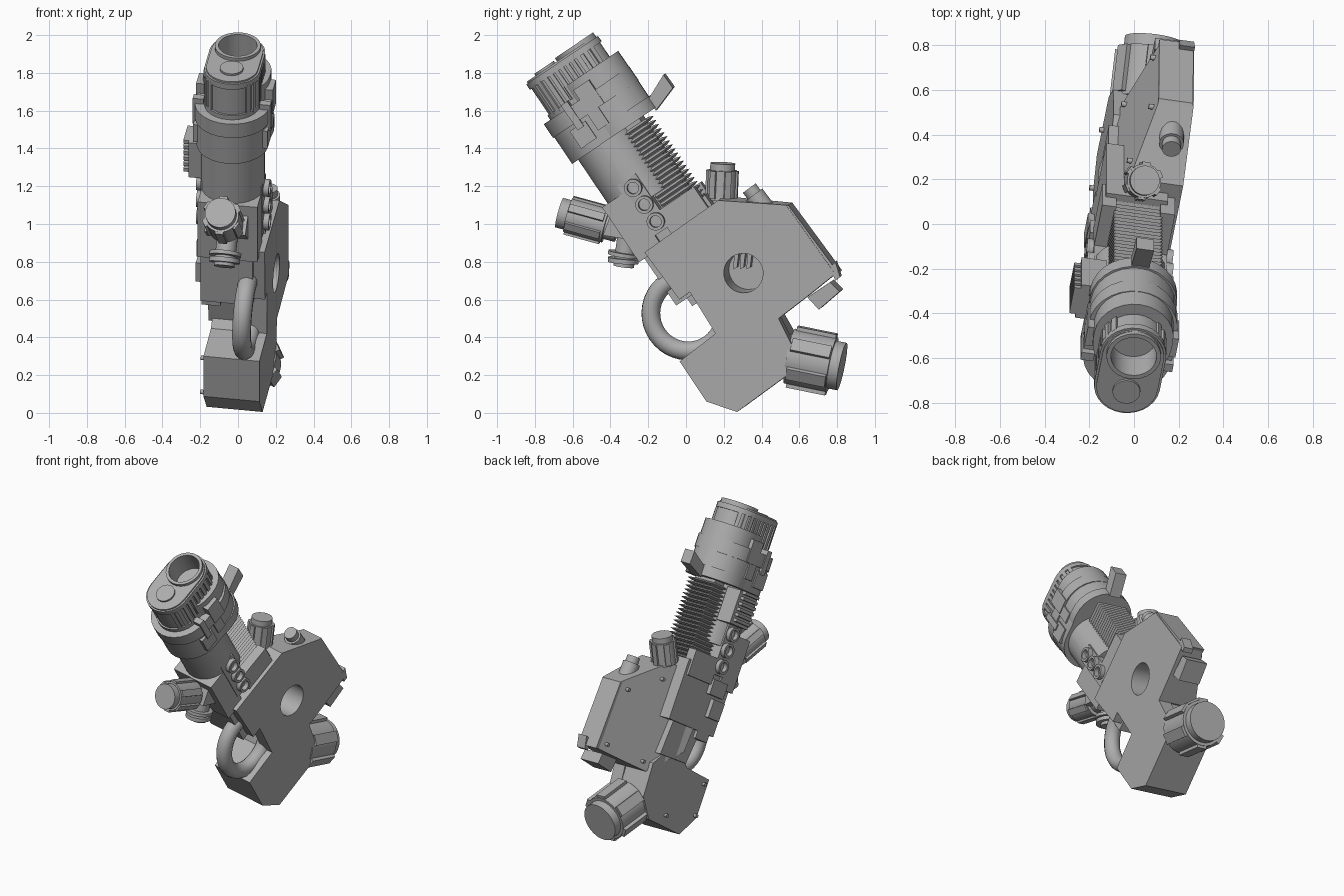
import bpy, bmesh, math
from mathutils import Vector, Matrix

cube = bpy.data.objects.get("Cube")
if cube:
    bpy.data.objects.remove(cube, do_unlink=True)

grey = bpy.data.materials.new("gunmetal grey")
GREY = (0.42, 0.42, 0.42, 1)
grey.use_nodes = True
grey.diffuse_color = GREY
grey.node_tree.nodes["Principled BSDF"].inputs["Base Color"].default_value = GREY

# Gun frame: w = sideways, u = along the barrel, v = towards the ribbed side
TILT, ROLL = math.radians(34), math.radians(9.4)
ct, st, cr, sr = math.cos(TILT), math.sin(TILT), math.cos(ROLL), math.sin(ROLL)
U = Vector((0, -st, ct))
V = Vector((sr, cr * ct, cr * st))
W = Vector((cr, -sr * ct, -sr * st))
FRAME = Matrix((W, -U, V)).transposed().to_4x4()
FRAME.translation = (-0.10, 0, 0)
FACE = 0.19  # sideways position of the flat side plate


def P(w, u, v):
    return Vector((w, -u, v))


def R(y, z, w=0.0):
    """Gun-frame point that lands on upright side-on position (y, z)."""
    return P(w, ct * z - st * y, (ct * y + st * z + sr * w) / cr)


def finish(name, bm, smooth=False):
    bmesh.ops.recalc_face_normals(bm, faces=bm.faces)
    me = bpy.data.meshes.new(name)
    bm.to_mesh(me)
    bm.free()
    me.materials.append(grey)
    ob = bpy.data.objects.new(name, me)
    bpy.context.collection.objects.link(ob)
    ob.matrix_world = FRAME
    if smooth:
        bpy.ops.object.select_all(action='DESELECT')
        ob.select_set(True)
        bpy.context.view_layer.objects.active = ob
        bpy.ops.object.shade_smooth_by_angle(angle=math.radians(35))
    return ob


def add_loft(bm, *rings):
    loops = [[bm.verts.new(p) for p in ring] for ring in rings]
    n = len(loops[0])
    for a, b in zip(loops, loops[1:]):
        for i in range(n):
            bm.faces.new((a[i], a[(i + 1) % n], b[(i + 1) % n], b[i]))
    bm.faces.new(loops[0])
    bm.faces.new(loops[-1])


def add_box(bm, u0, u1, v0, v1, w0, w1):
    ring = lambda u: [P(w0, u, v0), P(w1, u, v0), P(w1, u, v1), P(w0, u, v1)]
    add_loft(bm, ring(u0), ring(u1))


def boxes(name, *sizes):
    bm = bmesh.new()
    for s in sizes:
        add_box(bm, *s)
    return finish(name, bm)


def plate(name, pts, w0, w1, ref=FACE):
    """Side profile extruded sideways; w0 may be a rule giving a slanted face."""
    outer = [R(y, z, ref) for y, z in pts]
    inner = [p.copy() for p in outer]
    for p, q in zip(outer, inner):
        p.x, q.x = w1, w0(q) if callable(w0) else w0
    bm = bmesh.new()
    add_loft(bm, inner, outer)
    return finish(name, bm)


def add_cyl(bm, p0, p1, r, n=28):
    d = p1 - p0
    m = Matrix.Translation((p0 + p1) / 2) @ d.to_track_quat('Z', 'Y').to_matrix().to_4x4()
    bmesh.ops.create_cone(bm, cap_ends=True, segments=n, radius1=r, radius2=r,
                          depth=d.length, matrix=m)


def cylinders(name, *specs):
    bm = bmesh.new()
    for p0, p1, r in specs:
        add_cyl(bm, p0, p1, r)
    return finish(name, bm, True)


def add_cup(bm, base, axis, length, depth, r_out, r_in, n=28):
    """Round socket with an open front and a flat floor."""
    q = axis.to_track_quat('Z', 'Y')
    ring = lambda h, r: [base + q @ Vector((r * math.cos(math.tau * i / n), r * math.sin(math.tau * i / n), h))
                         for i in range(n)]
    add_loft(bm, ring(0, r_out), ring(length, r_out), ring(length, r_in), ring(length - depth, r_in))


def knob(name, p0, p1, r, lugs=6):
    """Round canister: narrow neck, lugged collar, end cap."""
    at = lambda t: p0.lerp(p1, t)
    bm = bmesh.new()
    add_cyl(bm, at(0), at(0.3), r * 0.7)
    add_cyl(bm, at(0.2), at(0.85), r * 0.9)
    add_cyl(bm, at(0.8), at(1), r * 0.78)
    d = p1 - p0
    q = d.to_track_quat('Z', 'Y').to_matrix().to_4x4()
    for i in range(lugs):
        turn = Matrix.Rotation(math.tau * (i + 0.5) / lugs, 4, 'Z')
        m = (Matrix.Translation(at(0.54)) @ q @ turn @ Matrix.Translation((r * 0.87, 0, 0))
             @ Matrix.Diagonal((r * 0.26, r * 0.42, d.length * 0.6, 1)))
        bmesh.ops.create_cube(bm, size=1, matrix=m)
    return finish(name, bm, True)


def stadium(r, v0, v1, u, n=14):
    ring = []
    for centre, start in ((v1, 0), (v0, math.pi)):
        for i in range(n + 1):
            a = start + math.pi * i / n
            ring.append(P(r * math.cos(a), u, centre + r * math.sin(a)))
    return ring


def tube(name, r, v0, v1, u0, u1):
    bm = bmesh.new()
    add_loft(bm, stadium(r, v0, v1, u0), stadium(r, v0, v1, u1))
    return finish(name, bm, True)


def cut(target, cutter):
    mod = target.modifiers.new("hole", 'BOOLEAN')
    mod.operation, mod.solver, mod.object = 'DIFFERENCE', 'EXACT', cutter
    target.modifiers.new("crisp_edges", 'EDGE_SPLIT').split_angle = math.radians(35)
    cutter.hide_render = True
    cutter.hide_viewport = True


# Muzzle: core, rims, side flutes, open bore and pilot nozzle
LOW, HIGH, BORE = 0.425, 0.59, 0.605
core = tube("muzzle_core", 0.138, LOW, HIGH, 1.45, 1.925)
rim = tube("muzzle_front_rim", 0.148, LOW, HIGH, 1.88, 1.915)
tube("muzzle_rear_rim", 0.148, LOW, HIGH, 1.6, 1.715)
bm = bmesh.new()
for side in (-1, 1):
    for i in range(5):
        v = LOW + 0.014 + i * 0.034
        add_box(bm, 1.7, 1.89, v - 0.011, v + 0.011, *sorted((side * 0.12, side * 0.148)))
for centre, start in ((HIGH, 0), (LOW, math.pi)):
    for i in (0, 1, 2, 7, 8, 9):
        a = start + math.pi * (i + 0.5) / 10
        turn = Matrix.Translation((0, 0, centre)) @ Matrix.Rotation(-a, 4, 'Y')
        m = turn @ Matrix.Translation((0.136, -1.795, 0)) @ Matrix.Diagonal((0.024, 0.19, 0.025, 1))
        bmesh.ops.create_cube(bm, size=1, matrix=m)
finish("muzzle_flutes", bm)
bore = cylinders("bore_cutter", (P(0, 1.78, BORE), P(0, 2.1, BORE), 0.115))
for part in (core, rim):
    cut(part, bore)
bm = bmesh.new()
add_cup(bm, P(0, 1.74, BORE), P(0, 1, 0), 0.205, 0.15, 0.122, 0.102)
finish("bore_sleeve", bm, True)
cylinders("pilot_nozzle", (P(0, 1.8, LOW - 0.02), P(0, 1.937, LOW - 0.02), 0.062))

# Barrel jacket with stepped upper hood, bands and raised panels
tube("jacket", 0.19, 0.433, 0.59, 1.43, 1.67)
tube("jacket_front_band", 0.2, 0.436, 0.585, 1.6, 1.688)
tube("jacket_hood", 0.178, 0.57, 0.605, 1.45, 1.79)
tube("jacket_rear_band", 0.196, 0.575, 0.595, 1.43, 1.5)
tube("lower_barrel", 0.168, 0.45, 0.455, 1.05, 1.44)
for side, tag in ((1, "left"), (-1, "right")):
    span = lambda a, b: tuple(sorted((side * a, side * b)))
    boxes("jacket_panel_" + tag,
          (1.47, 1.58, 0.36, 0.46, *span(0.15, 0.2)),
          (1.6, 1.75, 0.5, 0.6, *span(0.15, 0.206)),
          (1.5, 1.6, 0.49, 0.56, *span(0.15, 0.2)),
          (1.56, 1.72, 0.4, 0.44, *span(0.15, 0.208)))
    # Three round sockets on each cheek
    bm = bmesh.new()
    for u in (1.144, 1.037, 0.93):
        add_cup(bm, P(side * 0.14, u, 0.47), P(side, 0, 0), 0.055, 0.03, 0.047, 0.031)
    finish("sockets_" + tag, bm, True)
    boxes("cheek_" + tag, (0.87, 1.2, 0.4, 0.52, *span(0.05, 0.165)),
          (0.8, 0.97, 0.5, 0.74, *span(0.1, 0.165)))
plate("sight_fin", [(-0.2, 1.66), (-0.12, 1.79), (-0.07, 1.72), (-0.16, 1.6)], -0.04, 0.04, 0.04)

# Receiver between body and jacket
boxes("receiver", (0.82, 1.45, 0.36, 0.53, -0.14, 0.14),
      (0.8, 1.15, 0.27, 0.42, -0.16, 0.16), (0.5, 0.9, 0.3, 0.76, -0.15, 0.13))
plate("front_bracket", [(-0.38, 1.1), (-0.18, 0.98), (-0.2, 0.9), (-0.44, 0.94)], -0.11, 0.11, 0.11)
boxes("side_pack", (1.2, 1.42, 0.42, 0.6, -0.235, -0.12),
      *[(1.22 + i * 0.036, 1.24 + i * 0.036, 0.44, 0.58, -0.265, -0.2) for i in range(6)])

# Ribbed cooling stack
boxes("cooling_core", (0.8, 1.44, 0.5, 0.69, -0.085, 0.085))
bm = bmesh.new()
for i in range(21):
    u = 0.88 + i * 0.026
    ring = lambda d, e: [P(x, u + d, v) for x, v in
                         ((-0.085 - e, 0.53), (0.085 + e, 0.53), (0.085 + e, 0.705 + e), (-0.085 - e, 0.705 + e))]
    add_loft(bm, ring(-0.011, 0), ring(0, 0.025), ring(0.011, 0))
finish("cooling_ribs", bm)

# Body side plate, slanted housing and grip
panel_w = lambda p: -0.06 + 0.3 * (p.z - 0.79)
outline = [(-0.22, 0.85), (0.17, 1.125), (0.53, 1.1), (0.79, 0.735), (0.64, 0.615),
           (0.49, 0.5), (0.56, 0.36), (0.53, 0.195), (0.27, 0.005), (0.108, 0.06),
           (-0.034, 0.273), (0.156, 0.42), (0.02, 0.64), (-0.035, 0.6)]
side_plate = plate("side_plate", outline, 0.1, FACE)
housing = plate("housing", [(0.02, 1.02), (0.17, 1.125), (0.53, 1.1), (0.79, 0.735), (0.64, 0.615),
                            (0.49, 0.5), (0.2, 0.55), (0.05, 0.75)], panel_w, 0.11)
plate("grip", [(0.2, 0.62), (0.45, 0.55), (0.56, 0.36), (0.53, 0.195),
               (0.27, 0.005), (0.108, 0.06), (-0.034, 0.273), (0.156, 0.42)], -0.11, 0.11)
link = plate("grip_link", [(-0.2, 0.85), (0.1, 0.98), (0.4, 0.6), (0.18, 0.46), (0.02, 0.64), (-0.035, 0.6)],
             -0.13, 0.11)
well = cylinders("well_cutter", (R(0.304, 0.74, FACE) - P(0.2, 0, 0), R(0.304, 0.74, FACE) + P(0.1, 0, 0), 0.105))
for part in (side_plate, housing, link, bpy.data.objects["receiver"]):
    cut(part, well)
for i in range(3):
    y = 0.25 + 0.035 * i
    plate("well_tooth", [(y, 0.76), (y + 0.02, 0.77), (y + 0.03, 0.85), (y + 0.005, 0.84)], -0.03, 0.05, 0.05)
plate("rear_strip", [(0.52, 1.1), (0.54, 1.1), (0.805, 0.74), (0.78, 0.73)], 0.03, 0.185)
plate("rear_corner_tab", [(0.76, 0.77), (0.79, 0.8), (0.815, 0.72), (0.79, 0.7)], 0.12, 0.188)
plate("rear_tab", [(0.64, 0.61), (0.76, 0.69), (0.81, 0.64), (0.7, 0.545)], 0.02, 0.17)
boxes("right_clamps", (0.6, 0.72, 0.33, 0.44, -0.18, -0.1), (0.74, 0.84, 0.36, 0.5, -0.18, -0.1),
      (0.45, 0.56, 0.34, 0.46, -0.15, -0.05))
bolts = [R(y, z, -0.11) for y, z in ((0.06, 0.29), (0.16, 0.11), (0.42, 0.2))]
for y, z in ((0.25, 1.04), (0.5, 1.04), (0.72, 0.74), (0.5, 0.57)):
    p = R(y, z, FACE)
    bolts.append(Vector((panel_w(p), p.y, p.z)))
cylinders("rivets", *[(b + P(0.01, 0, 0), b - P(0.02, 0, 0), 0.012) for b in bolts])

# Ring hose
bm = bmesh.new()
hub = R(0.01, 0.525, 0.1)
rings = [[hub + Vector((0.05 * math.sin(b), (0.198 + 0.05 * math.cos(b)) * math.cos(a),
                        (0.198 + 0.05 * math.cos(b)) * math.sin(a)))
          for b in [math.tau * j / 14 for j in range(14)]]
         for a in [math.tau * i / 40 for i in range(40)]]
loops = [[bm.verts.new(p) for p in ring] for ring in rings]
for i in range(40):
    a, b = loops[i], loops[(i + 1) % 40]
    for j in range(14):
        bm.faces.new((a[j], a[(j + 1) % 14], b[(j + 1) % 14], b[j]))
finish("ring_hose", bm, True)

# Canisters and caps
knob("front_canister", R(-0.36, 0.975), R(-0.67, 1.06), 0.104)
knob("top_canister", R(0.185, 1.08), R(0.195, 1.322), 0.085)
knob("rear_canister", R(0.48, 0.315, 0.05), R(0.825, 0.245, 0.05), 0.165)
cylinders("top_plug", (R(0.46, 1.02, 0.11), R(0.36, 1.155, 0.11), 0.055),
          (R(0.46, 1.02, 0.11), R(0.335, 1.19, 0.11), 0.042))
cylinders("lower_valve", (R(-0.3, 1.0), R(-0.33, 0.775), 0.055),
          (R(-0.327, 0.85), R(-0.33, 0.83), 0.085), (R(-0.331, 0.82), R(-0.333, 0.795), 0.082))
